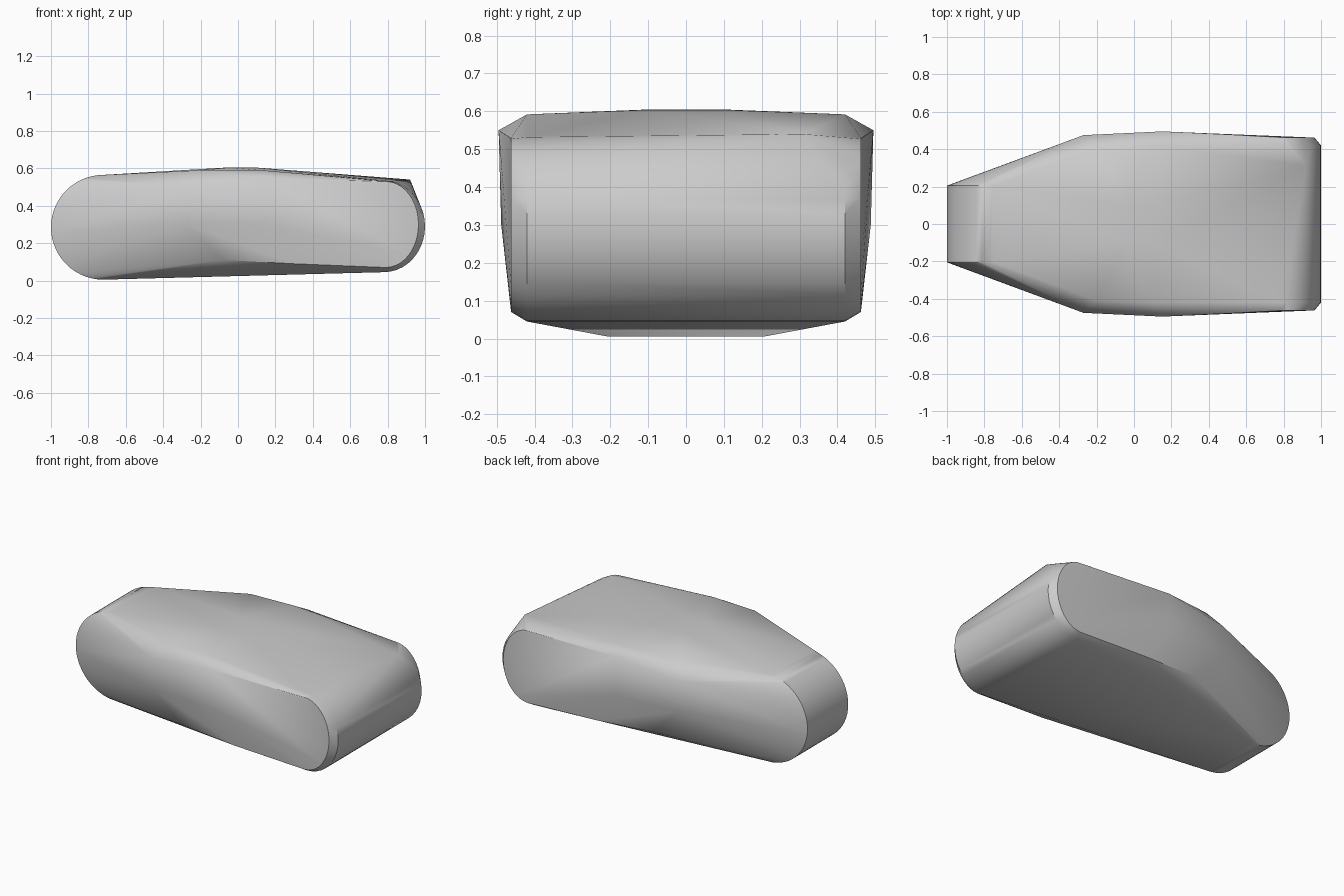
import bpy, bmesh
from math import sin, cos, pi

if "Cube" in bpy.data.objects:
    bpy.data.objects.remove(bpy.data.objects["Cube"])

grey = bpy.data.materials.new("plain grey")
grey.use_nodes = True
grey.diffuse_color = (0.6, 0.6, 0.6, 1)
grey.node_tree.nodes["Principled BSDF"].inputs["Base Color"].default_value = (0.6, 0.6, 0.6, 1)


def arc(cx, cz, rx, rz, y, start, end, steps=20):
    """Points of an elliptical arc in a plane of constant y."""
    angles = [start + (end - start) * i / steps for i in range(steps + 1)]
    return [(cx + rx * cos(a), y, cz + rz * sin(a)) for a in angles]


# Narrow rounded end
half = arc(-0.72, 0.285, 0.28, 0.28, 0.205, pi / 2, pi * 1.5, 28)
# Wide rounded end, with a slightly smaller outer rim
half += arc(0.78, 0.29, 0.22, 0.245, 0.42, -pi / 2, pi / 2)
half += arc(0.79, 0.30, 0.175, 0.23, 0.462, -pi / 2, pi / 2)
# Crown, shoulders and lower flank
half += [(-0.05, 0.1, 0.605), (0.1, 0.1, 0.604), (-0.2, 0.41, 0.59), (0.1, 0.42, 0.592),
         (-0.27, 0.475, 0.5), (0.15, 0.495, 0.55), (-0.27, 0.47, 0.3),
         (0.15, 0.488, 0.3), (-0.08, 0.44, 0.11), (0.3, 0.462, 0.09)]
points = half + [(x, -y, z) for x, y, z in half]
# Raised corner on the back of the wide end
points.append((0.92, 0.31, 0.54))

# Skin the guide points as one closed body
bm = bmesh.new()
for p in points:
    bm.verts.new(p)
hull = bmesh.ops.convex_hull(bm, input=bm.verts[:])
loose = {v for v in hull["geom_interior"] + hull["geom_unused"] if isinstance(v, bmesh.types.BMVert)}
bmesh.ops.delete(bm, geom=[v for v in loose if v.is_valid and not v.link_faces], context="VERTS")
bmesh.ops.dissolve_limit(bm, angle_limit=0.01, verts=bm.verts[:], edges=bm.edges[:])
bmesh.ops.recalc_face_normals(bm, faces=bm.faces[:])
mesh = bpy.data.meshes.new("body")
bm.to_mesh(mesh)
bm.free()
mesh.materials.append(grey)
body = bpy.data.objects.new("body", mesh)
bpy.context.collection.objects.link(body)

# Smooth the rounded ends, keep the creases
bpy.context.view_layer.objects.active = body
body.select_set(True)
bpy.ops.object.shade_smooth_by_angle(angle=0.6)
